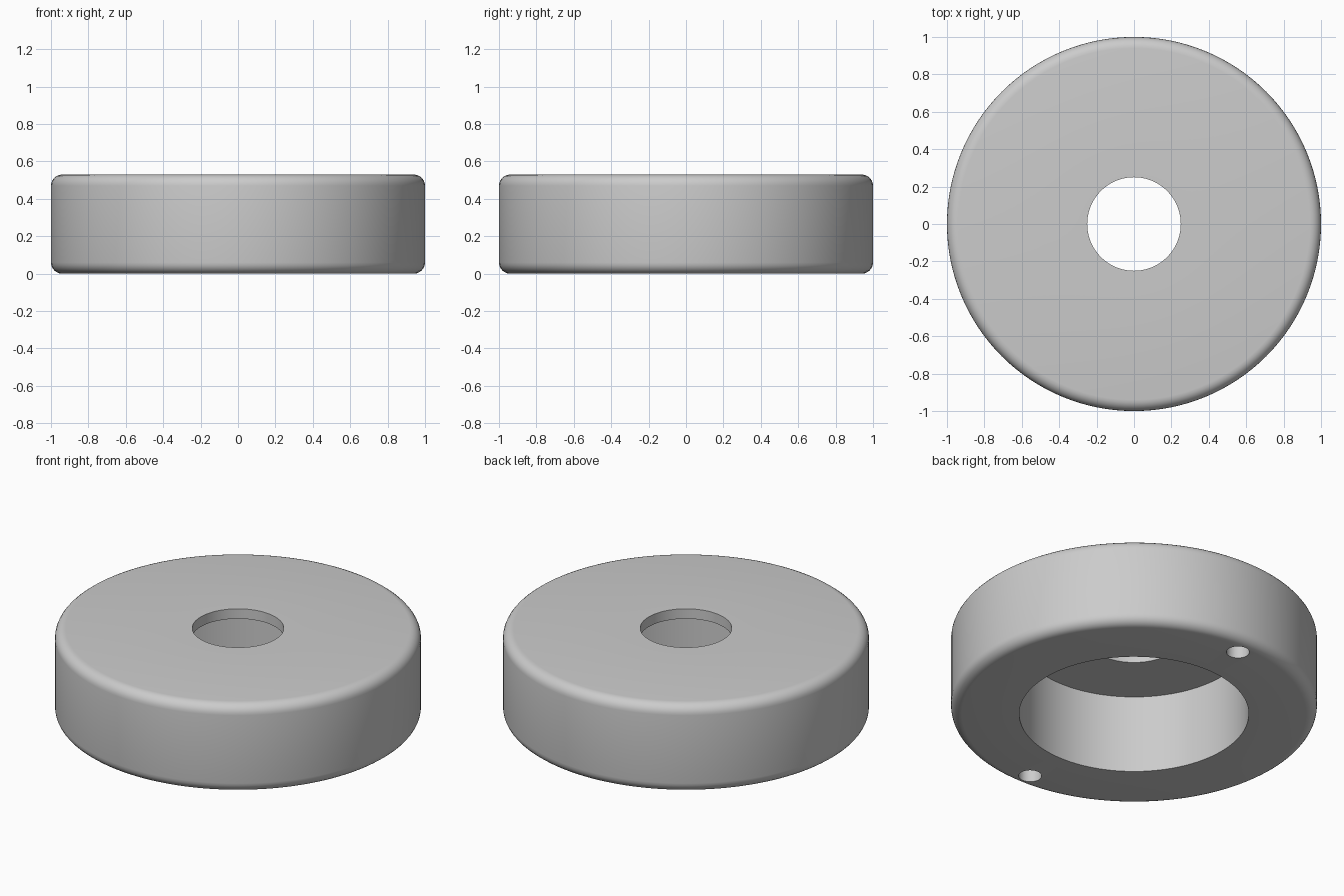
import bpy, bmesh, math
from mathutils import Vector

RADIUS, HEIGHT, FILLET = 1.0, 0.53, 0.06
BORE, HOLE, LIP = 0.627, 0.25, 0.06
PIN_RADIUS, PIN_OFFSET, PIN_DEPTH = 0.063, 0.883, 0.2
SEGMENTS = 128

if "Cube" in bpy.data.objects:
    bpy.data.objects.remove(bpy.data.objects["Cube"])

grey = bpy.data.materials.new("plain grey")
grey.use_nodes = True
colour = (0.6, 0.6, 0.6, 1)
grey.diffuse_color = colour
grey.node_tree.nodes["Principled BSDF"].inputs["Base Color"].default_value = colour


def fillet(z, start):
    """Quarter-round points on the outer edge, from the given angle."""
    return [(RADIUS - FILLET + FILLET * math.cos(a), z + FILLET * math.sin(a))
            for a in (math.radians(start + 15 * i) for i in range(7))]


# Ring body: stepped bore inside, rounded edges outside
profile = [(BORE, 0)] + fillet(FILLET, -90) + fillet(HEIGHT - FILLET, 0)
profile += [(HOLE, HEIGHT), (HOLE, HEIGHT - LIP), (BORE, HEIGHT - LIP)]
bm = bmesh.new()
verts = [bm.verts.new((r, 0, z)) for r, z in profile]
edges = [bm.edges.new((v, verts[i - 1])) for i, v in enumerate(verts)]
bmesh.ops.spin(bm, geom=verts + edges, cent=(0, 0, 0), axis=(0, 0, 1),
               angle=math.tau, steps=SEGMENTS)
bmesh.ops.remove_doubles(bm, verts=bm.verts[:], dist=0.0001)
bmesh.ops.recalc_face_normals(bm, faces=bm.faces[:])
mesh = bpy.data.meshes.new("ring_body")
bm.to_mesh(mesh)
bm.free()
body = bpy.data.objects.new("ring_body", mesh)
bpy.context.collection.objects.link(body)
mesh.materials.append(grey)

# Two blind pin holes in the underside
cutters = []
for name, side in (("front", -1), ("back", 1)):
    bpy.ops.mesh.primitive_cylinder_add(vertices=48, radius=PIN_RADIUS, depth=2 * PIN_DEPTH,
                                        location=(0, side * PIN_OFFSET, 0))
    cutter = bpy.context.object
    cutter.name = name + "_pin_hole_cutter"
    cutter.data.materials.append(grey)
    cutter.hide_render = True
    cutters.append(cutter)
    cut = body.modifiers.new(name + "_pin_hole", "BOOLEAN")
    cut.operation = "DIFFERENCE"
    cut.solver = "EXACT"
    cut.object = cutter

# Bake the cuts, then smooth the round surfaces
bpy.ops.object.select_all(action="DESELECT")
body.select_set(True)
bpy.context.view_layer.objects.active = body
for modifier in list(body.modifiers):
    bpy.ops.object.modifier_apply(modifier=modifier.name)
for cutter in cutters:
    bpy.data.objects.remove(cutter)
bpy.ops.object.shade_smooth_by_angle(angle=math.radians(30))
